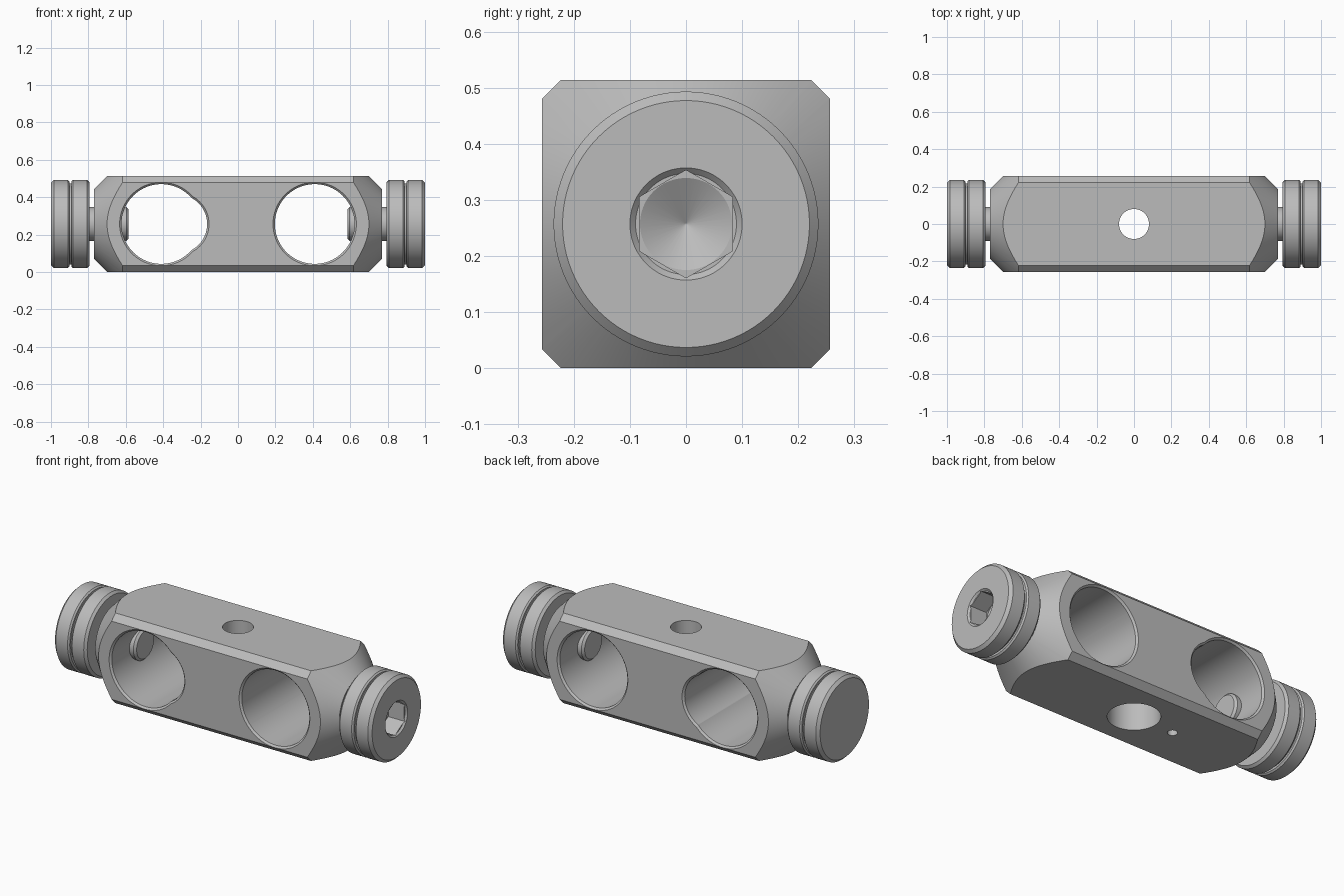
import bpy, bmesh, math
from mathutils import Matrix, Vector

if "Cube" in bpy.data.objects:
    bpy.data.objects.remove(bpy.data.objects["Cube"], do_unlink=True)

MID = 0.257          # half width of the block and height of its axis
QUARTER = math.pi / 2
ALONG_X = Matrix.Identity(4)
ALONG_Y = Matrix.Rotation(QUARTER, 4, "Z")
ALONG_Z = Matrix.Rotation(-QUARTER, 4, "Y")

steel = bpy.data.materials.new("brushed_steel")
steel.use_nodes = True
colour = (0.5, 0.5, 0.5, 1)
steel.diffuse_color = colour
steel.node_tree.nodes["Principled BSDF"].inputs["Base Color"].default_value = colour


def make_object(name, bm):
    bmesh.ops.recalc_face_normals(bm, faces=bm.faces)
    mesh = bpy.data.meshes.new(name)
    bm.to_mesh(mesh)
    bm.free()
    mesh.materials.append(steel)
    obj = bpy.data.objects.new(name, mesh)
    bpy.context.collection.objects.link(obj)
    return obj


def lathe(name, profile, turn=ALONG_X, centre=(0, 0, MID), sides=96):
    """Revolve (position, radius) points about x, cap the ends, then place."""
    bm = bmesh.new()
    verts = [bm.verts.new((x, 0, r)) for x, r in profile]
    edges = [bm.edges.new(pair) for pair in zip(verts, verts[1:])]
    bmesh.ops.spin(bm, geom=verts + edges, cent=(0, 0, 0), axis=(1, 0, 0),
                   angle=2 * math.pi, steps=sides)
    bmesh.ops.remove_doubles(bm, verts=bm.verts, dist=0.0001)
    bmesh.ops.holes_fill(bm, edges=bm.edges, sides=0)
    bm.transform(Matrix.Translation(centre) @ turn)
    return make_object(name, bm)


def combine(obj, cutter, operation="DIFFERENCE"):
    mod = obj.modifiers.new("cut", "BOOLEAN")
    mod.operation = operation
    mod.solver = "EXACT"
    mod.object = cutter
    bpy.context.view_layer.objects.active = obj
    bpy.ops.object.modifier_apply(modifier=mod.name)
    bpy.data.objects.remove(cutter, do_unlink=True)


def smooth(obj):
    bpy.ops.object.select_all(action="DESELECT")
    obj.select_set(True)
    bpy.context.view_layer.objects.active = obj
    bpy.ops.object.shade_smooth_by_angle(angle=math.radians(25))


def flared_bore(radius, flare=0.01):
    """Through-hole profile with a small chamfer at both mouths."""
    out, over = MID, 0.02
    half = [(out + over, radius + flare + over), (out - flare, radius)]
    return [(-x, r) for x, r in half] + half[::-1]


# Block: square bar with chamfered long edges and coned ends
bm = bmesh.new()
bmesh.ops.create_cube(bm, size=2)
bm.transform(Matrix.Translation((0, 0, MID)) @ Matrix.Diagonal((0.77, MID, MID, 1)))
long_edges = [e for e in bm.edges
              if abs((e.verts[0].co - e.verts[1].co).x) > 1]
bmesh.ops.bevel(bm, geom=long_edges, offset=0.034, segments=1, affect="EDGES")
block = make_object("block", bm)
cone_half = [(0.78, 0.177), (0.57, 0.387)]
combine(block, lathe("end_cones", [(-x, r) for x, r in cone_half] + cone_half[::-1]),
        "INTERSECT")

# Cross bores: a large round hole with a smaller lobe toward the middle
for side in (-1, 1):
    for x, radius in ((0.41, 0.213), (0.323, 0.158)):
        combine(block, lathe("bore", flared_bore(radius), ALONG_Y,
                             (side * x, 0, MID)))

# Vertical screw hole, its wide counterbore below, and a small pin hole
for x, low, high, radius in ((0, -0.1, 0.6, 0.08), (0, -0.1, 0.3, 0.134),
                             (-0.25, -0.1, 0.08, 0.026)):
    combine(block, lathe("drill", [(low, radius), (high, radius)], ALONG_Z,
                         (x, 0, 0)))
smooth(block)

# End screws: shank, grooved round head and hex socket
head = [(0.585, 0.078), (0.597, 0.09), (0.795, 0.09), (0.795, 0.223),
        (0.808, 0.236), (0.882, 0.236), (0.89, 0.228), (0.89, 0.216),
        (0.902, 0.216), (0.902, 0.228), (0.91, 0.236), (0.984, 0.236),
        (1.0, 0.22)]
for name, turn in (("left_screw", ALONG_X),
                   ("right_screw", Matrix.Rotation(math.pi, 4, "Z"))):
    screw = lathe(name, head, turn)
    combine(screw, lathe("hex", [(0.89, 0.096), (1.05, 0.096)], turn, sides=6))
    combine(screw, lathe("countersink", [(0.99, 0.09), (1.01, 0.11)], turn))
    combine(screw, lathe("drill_tip", [(0.84, 0.001), (0.888, 0.082),
                                       (0.92, 0.082)], turn))
    smooth(screw)
